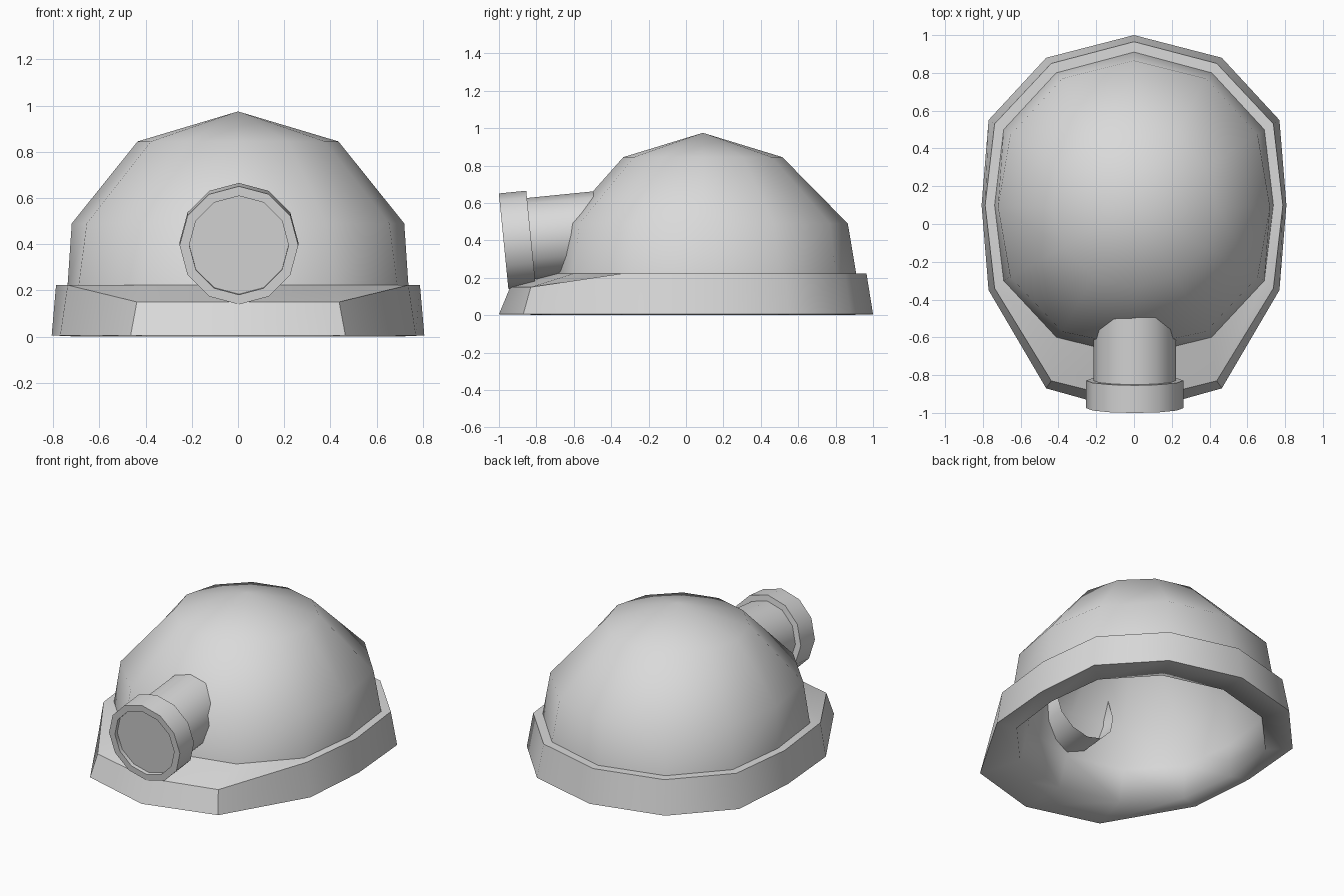
import bpy, bmesh, math
from mathutils import Matrix, Vector

cube = bpy.data.objects.get("Cube")
if cube:
    bpy.data.objects.remove(cube, do_unlink=True)

grey = bpy.data.materials.new("light grey")
grey.use_nodes = True
COLOUR = (0.7, 0.7, 0.7, 1)
grey.diffuse_color = COLOUR
grey.node_tree.nodes["Principled BSDF"].inputs["Base Color"].default_value = COLOUR


def finish(bm, name, angle=38):
    """Turn a bmesh into a smooth-shaded object with sharp corners kept."""
    mesh = bpy.data.meshes.new(name)
    bm.to_mesh(mesh)
    bm.free()
    mesh.materials.append(grey)
    obj = bpy.data.objects.new(name, mesh)
    bpy.context.collection.objects.link(obj)
    bpy.ops.object.select_all(action="DESELECT")
    obj.select_set(True)
    bpy.context.view_layer.objects.active = obj
    bpy.ops.object.shade_smooth_by_angle(angle=math.radians(angle))
    return obj


def mirrored(half):
    """Complete a half outline, running back to front, across x = 0."""
    return half + [(-x, y, z) for x, y, z in half[-2:0:-1]]


def flat(points, z):
    return mirrored([(x, y, z) for x, y in points])


def oval(rx, ry, z, cy):
    return [(rx * math.sin(i * math.pi / 6), cy + ry * math.cos(i * math.pi / 6), z)
            for i in range(12)]


def shrink(ring, dz, s, shift):
    """Scale a ring about the dome's middle, then move it."""
    return [(x * s, 0.1 + (y - 0.1) * s + shift, z + dz) for x, y, z in ring]


def loft(bm, rings, tip=None):
    """Skin a stack of rings, optionally closed by a fan to a tip."""
    loops = [[bm.verts.new(p) for p in ring] for ring in rings]
    for a, b in zip(loops, loops[1:]):
        for i in range(len(a)):
            j = (i + 1) % len(a)
            bm.faces.new((a[j], a[i], b[i], b[j]))
    if tip:
        top, last = bm.verts.new(tip), loops[-1]
        for i in range(len(last)):
            bm.faces.new((last[(i + 1) % len(last)], last[i], top))


# Helmet outlines: brim and shell
RIM = .223
brim_bottom = flat([(0, 1), (.465, .88), (.77, .55), (.807, .1), (.77, -.35), (.465, -.87), (0, -1)], .005)
brim_top = mirrored([(0, .965, RIM), (.438, .85, RIM), (.738, .53, RIM), (.788, .1, RIM),
                     (.738, -.34, RIM), (.438, -.83, .15), (0, -.94, .15)])
dome_base = flat([(0, .91), (.412, .8), (.69, .5), (.738, .1), (.69, -.3), (.41, -.6), (0, -.7)], RIM)
dome_mid = flat([(0, .865), (.38, .77), (.655, .47), (.72, .09), (.655, -.28), (.38, -.57), (0, -.65)], .49)
dome_high = oval(.435, .425, .845, .09)

# Dome shell and brim in one skin, hollow underneath
bm = bmesh.new()
opening = shrink(dome_base, -RIM, .94, -.035)
loft(bm, [opening, brim_bottom, brim_top, dome_base, dome_mid, dome_high], (0, .09, .975))
inner = [opening] + [shrink(r, -.035, .89, -.01) for r in (dome_base, dome_mid, dome_high)]
loft(bm, inner, (0, .08, .89))
bmesh.ops.remove_doubles(bm, verts=bm.verts, dist=.0005)
bmesh.ops.recalc_face_normals(bm, faces=bm.faces)
shell = finish(bm, "helmet_shell").data

# Soft lip around the opening
for edge in shell.edges:
    if all(shell.vertices[v].co.z < .003 for v in edge.vertices):
        edge.use_edge_sharp = False

# Headlamp parts, turned around an axis that dips slightly forward
tilt = Matrix.Translation(Vector((.004, -.975, .395))) @ Matrix.Rotation(math.radians(-90 + 5.7), 4, "X")


def turned(name, profile, cap=False):
    bm = bmesh.new()
    loft(bm, [oval(r, r, d, 0) for r, d in profile],
         (0, 0, profile[-1][1]) if cap else None)
    bmesh.ops.recalc_face_normals(bm, faces=bm.faces)
    bm.transform(tilt)
    finish(bm, name)


turned("lamp_tube", [(.218, .14), (.218, .53)])
turned("lamp_bezel", [(.218, .147), (.257, .147), (.257, 0), (.215, 0), (.215, .03)])
turned("lamp_lens", [(.216, .025)], cap=True)
